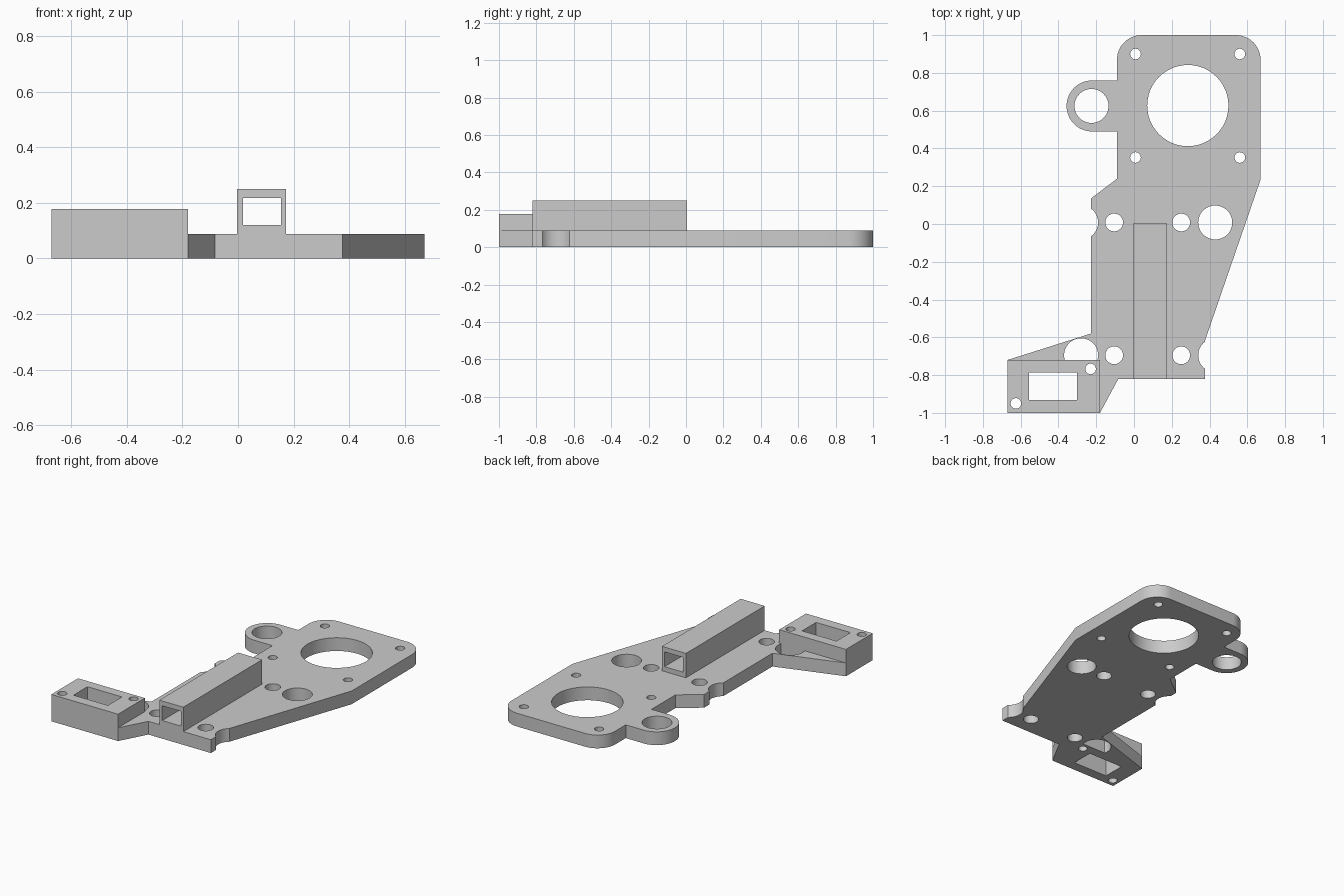
import bpy, bmesh
from math import cos, sin, radians, sqrt
from mathutils import Matrix

if "Cube" in bpy.data.objects:
    bpy.data.objects.remove(bpy.data.objects["Cube"])

grey = bpy.data.materials.new("light_grey")
grey.use_nodes = True
grey.diffuse_color = (0.6, 0.6, 0.6, 1)
grey.node_tree.nodes["Principled BSDF"].inputs["Base Color"].default_value = (0.6, 0.6, 0.6, 1)

T = 0.088  # plate thickness


def finish(name, bm):
    bmesh.ops.recalc_face_normals(bm, faces=bm.faces)
    me = bpy.data.meshes.new(name)
    bm.to_mesh(me)
    bm.free()
    me.materials.append(grey)
    ob = bpy.data.objects.new(name, me)
    bpy.context.collection.objects.link(ob)
    return ob


def add_box(bm, x0, x1, y0, y1, z0, z1):
    m = Matrix.Translation(((x0 + x1) / 2, (y0 + y1) / 2, (z0 + z1) / 2))
    bmesh.ops.create_cube(bm, size=1, matrix=m @ Matrix.Diagonal((x1 - x0, y1 - y0, z1 - z0, 1)))


def add_cylinder(bm, x, y, r):
    bmesh.ops.create_cone(bm, cap_ends=True, segments=48, radius1=r, radius2=r,
                          depth=1, matrix=Matrix.Translation((x, y, 0)))


def arc(x, y, r, a0, a1, n=12):
    angles = [radians(a0 + (a1 - a0) * i / n) for i in range(n + 1)]
    return [(x + r * cos(a), y + r * sin(a)) for a in angles]


def prism(name, points, z0, z1):
    bm = bmesh.new()
    face = bm.faces.new([bm.verts.new((x, y, z0)) for x, y in points])
    ext = bmesh.ops.extrude_face_region(bm, geom=[face])
    top = [v for v in ext["geom"] if isinstance(v, bmesh.types.BMVert)]
    bmesh.ops.translate(bm, vec=(0, 0, z1 - z0), verts=top)
    return finish(name, bm)


def cut(ob, bm):
    cutter = finish("cutter", bm)
    cutter.hide_render = True
    mod = ob.modifiers.new("cut", "BOOLEAN")
    mod.operation = "DIFFERENCE"
    mod.solver = "EXACT"
    mod.object = cutter
    bpy.ops.object.select_all(action="DESELECT")
    bpy.context.view_layer.objects.active = ob
    ob.select_set(True)
    bpy.ops.object.modifier_apply(modifier=mod.name)
    bpy.data.objects.remove(cutter)
    bpy.ops.object.shade_smooth_by_angle(angle=radians(30))


# Base plate: rounded motor end, ear on the right, tapered arm to the front
outline = arc(0.54, 0.87, 0.13, 0, 90) + arc(0.04, 0.87, 0.13, 90, 180)
outline += [(-0.09, 0.76)] + arc(-0.222, 0.625, 0.135, 90, 270, 32) + [(-0.09, 0.49)]
outline += [(-0.09, 0.24), (-0.228, 0.135), (-0.228, -0.58), (-0.67, -0.72),
            (-0.18, -0.72), (-0.18, -1), (-0.083, -0.82), (0.375, -0.82),
            (0.375, -0.62), (0.67, 0.235)]
plate = prism("base_plate", outline, 0, T)

# Plate holes: motor bore, ear, screws, and two rows of rod holes with edge notches
holes = bmesh.new()
add_cylinder(holes, 0.285, 0.627, 0.215)
add_cylinder(holes, -0.225, 0.625, 0.09)
for x in (0.008, 0.56):
    for y in (0.352, 0.9):
        add_cylinder(holes, x, y, 0.028)
for y in (0.008, -0.695):
    for x in (-0.105, 0.25):
        add_cylinder(holes, x, y, 0.047)
    for x in (-0.28, 0.43):
        add_cylinder(holes, x, y, 0.09)
cut(plate, holes)

# Raised sensor block with a window and two screw holes
bm = bmesh.new()
add_box(bm, -0.67, -0.18, -1, -0.72, 0, 0.178)
block = finish("sensor_block", bm)
holes = bmesh.new()
add_box(holes, -0.555, -0.302, -0.932, -0.785, -1, 1)
add_cylinder(holes, -0.625, -0.95, 0.028)
add_cylinder(holes, -0.23, -0.767, 0.028)
cut(block, holes)

# Square tube along the arm
bm = bmesh.new()
add_box(bm, -0.003, 0.173, -0.82, 0.005, T, 0.25)
tube = finish("square_tube", bm)
bore = bmesh.new()
add_box(bore, 0.018, 0.154, -1, 1, 0.12, 0.218)
cut(tube, bore)
